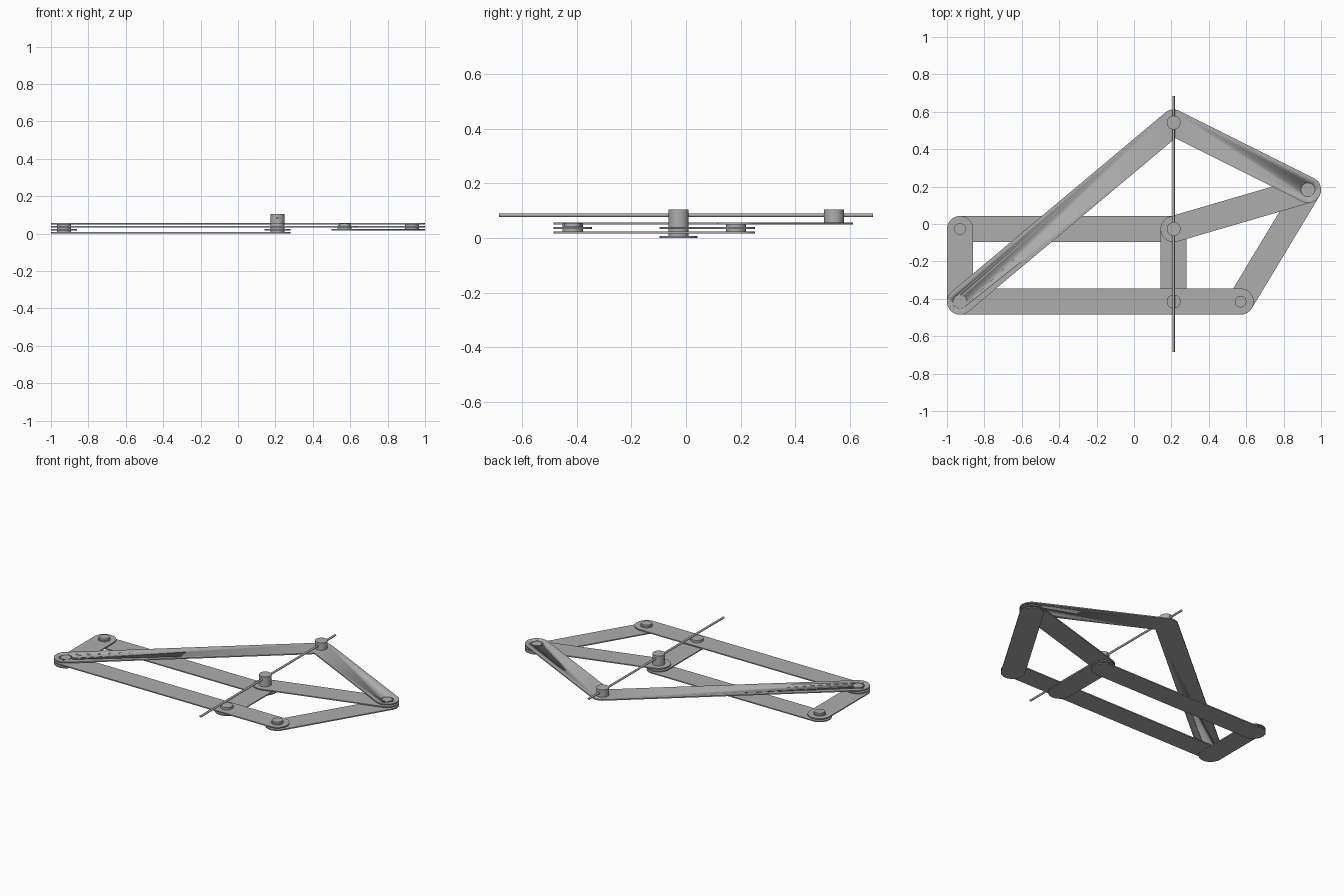
import bpy, bmesh, math
from mathutils import Vector, Matrix

cube = bpy.data.objects.get("Cube")
if cube:
    bpy.data.objects.remove(cube, do_unlink=True)

grey = bpy.data.materials.new("plain grey")
grey.use_nodes = True
colour = (0.42, 0.42, 0.42, 1)
grey.diffuse_color = colour
grey.node_tree.nodes["Principled BSDF"].inputs["Base Color"].default_value = colour

BAR_R = 0.07      # half width of the bars
THICK = 0.007     # bar thickness
STEP = 0.0165     # height from one layer to the next
PIN_R = 0.037
CORE_R = 0.031

# Joints of the linkage
back_left = Vector((-0.93, -0.027))
front_left = Vector((-0.93, -0.415))
apex = Vector((0.212, 0.542))
centre = Vector((0.212, -0.027))
corner = Vector((0.93, 0.183))
front_mid = Vector((0.212, -0.415))
front_end = Vector((0.57, -0.415))


def finish(name, bm):
    bmesh.ops.recalc_face_normals(bm, faces=bm.faces)
    mesh = bpy.data.meshes.new(name)
    bm.to_mesh(mesh)
    bm.free()
    mesh.materials.append(grey)
    ob = bpy.data.objects.new(name, mesh)
    bpy.context.collection.objects.link(ob)
    bpy.ops.object.select_all(action='DESELECT')
    ob.select_set(True)
    bpy.context.view_layer.objects.active = ob
    bpy.ops.object.shade_smooth_by_angle(angle=math.radians(35))
    return ob


def outline(path):
    """Walk round a path, with arcs on outer turns and mitres on inner ones."""
    loop = path + path[-2:0:-1]
    pts = []
    for i, p in enumerate(loop):
        d_in = (p - loop[i - 1]).normalized()
        d_out = (loop[(i + 1) % len(loop)] - p).normalized()
        normal = Vector((d_in.y, -d_in.x))
        turn = math.atan2(d_in.x * d_out.y - d_in.y * d_out.x, d_in.dot(d_out))
        if p in (path[0], path[-1]):
            turn = math.pi
        if turn > 0:
            steps = max(2, round(turn / math.pi * 20))
            for k in range(steps + 1):
                pts.append(p + Matrix.Rotation(turn * k / steps, 2) @ normal * BAR_R)
        else:
            mid = Matrix.Rotation(turn / 2, 2) @ normal
            pts.append(p + mid * BAR_R / math.cos(turn / 2))
    return pts


def bar(name, path, layer, holes=()):
    bm = bmesh.new()
    z = layer * STEP
    face = bm.faces.new([bm.verts.new((p.x, p.y, z)) for p in outline(path)])
    ext = bmesh.ops.extrude_face_region(bm, geom=[face], use_keep_orig=True)
    top = [v for v in ext["geom"] if isinstance(v, bmesh.types.BMVert)]
    bmesh.ops.translate(bm, verts=top, vec=(0, 0, THICK))
    ob = finish(name, bm)
    for p in holes:
        cutter = pin("hole_cutter", p, [(PIN_R, z - THICK), (PIN_R, z + 2 * THICK)])
        cutter.hide_render = True
        bpy.context.view_layer.objects.active = ob
        cut = ob.modifiers.new("pin hole", 'BOOLEAN')
        cut.operation, cut.solver, cut.object = 'DIFFERENCE', 'EXACT', cutter
        bpy.ops.object.modifier_apply(modifier=cut.name)
        bpy.data.objects.remove(cutter, do_unlink=True)


def pin(name, p, profile, sides=32):
    """Round pin from (radius, height) pairs, closed at both ends."""
    bm = bmesh.new()
    rings = []
    for r, z in profile:
        rings.append([bm.verts.new((p.x + r * math.cos(math.tau * k / sides),
                                    p.y + r * math.sin(math.tau * k / sides), z))
                      for k in range(sides)])
    for a, b in zip(rings, rings[1:]):
        for k in range(sides):
            n = (k + 1) % sides
            bm.faces.new((a[k], a[n], b[n], b[k]))
    bm.faces.new(rings[0])
    bm.faces.new(rings[-1])
    return finish(name, bm)


def stepped(base, shoulder, top):
    return [(PIN_R, base), (PIN_R, shoulder), (CORE_R, shoulder), (CORE_R, top)]


# Bars, stacked in four layers
bar("back_bar", [back_left, centre], 0)
bar("left_short_bar", [back_left, front_left], 1)
bar("middle_short_bar", [centre, front_mid], 1)
bar("right_short_bar", [corner, front_end], 1)
bar("front_bar", [front_left, front_end], 2)
bar("inner_bar", [centre, corner], 2)
bar("bent_bar", [front_left, apex, corner], 3, [front_left, corner])

# Pins: each starts inside its lowest bar
low, mid = THICK / 2, STEP + THICK / 2
pin("back_left_pin", back_left, stepped(low, STEP + THICK + 0.004, 0.039))
pin("front_end_pin", front_end, stepped(mid, 2 * STEP + THICK + 0.004, 0.055))
pin("front_left_pin", front_left, stepped(mid, 3 * STEP, 3 * STEP + THICK - 0.001))
pin("corner_pin", corner, stepped(mid, 3 * STEP, 3 * STEP + THICK - 0.001))
pin("front_middle_pin", front_mid, [(PIN_R, mid), (PIN_R, 0.055)])
pin("centre_post", centre, [(PIN_R, low), (PIN_R, 0.104)])
pin("apex_post", apex, [(PIN_R, 3 * STEP + low), (PIN_R, 0.104)])

# Guide rod through both posts
bm = bmesh.new()
bmesh.ops.create_cone(bm, cap_ends=True, segments=20, radius1=0.0065, radius2=0.0065,
                      depth=1.368, matrix=Matrix.Translation((centre.x, 0, 0.083))
                      @ Matrix.Rotation(math.pi / 2, 4, 'X'))
finish("guide_rod", bm)
